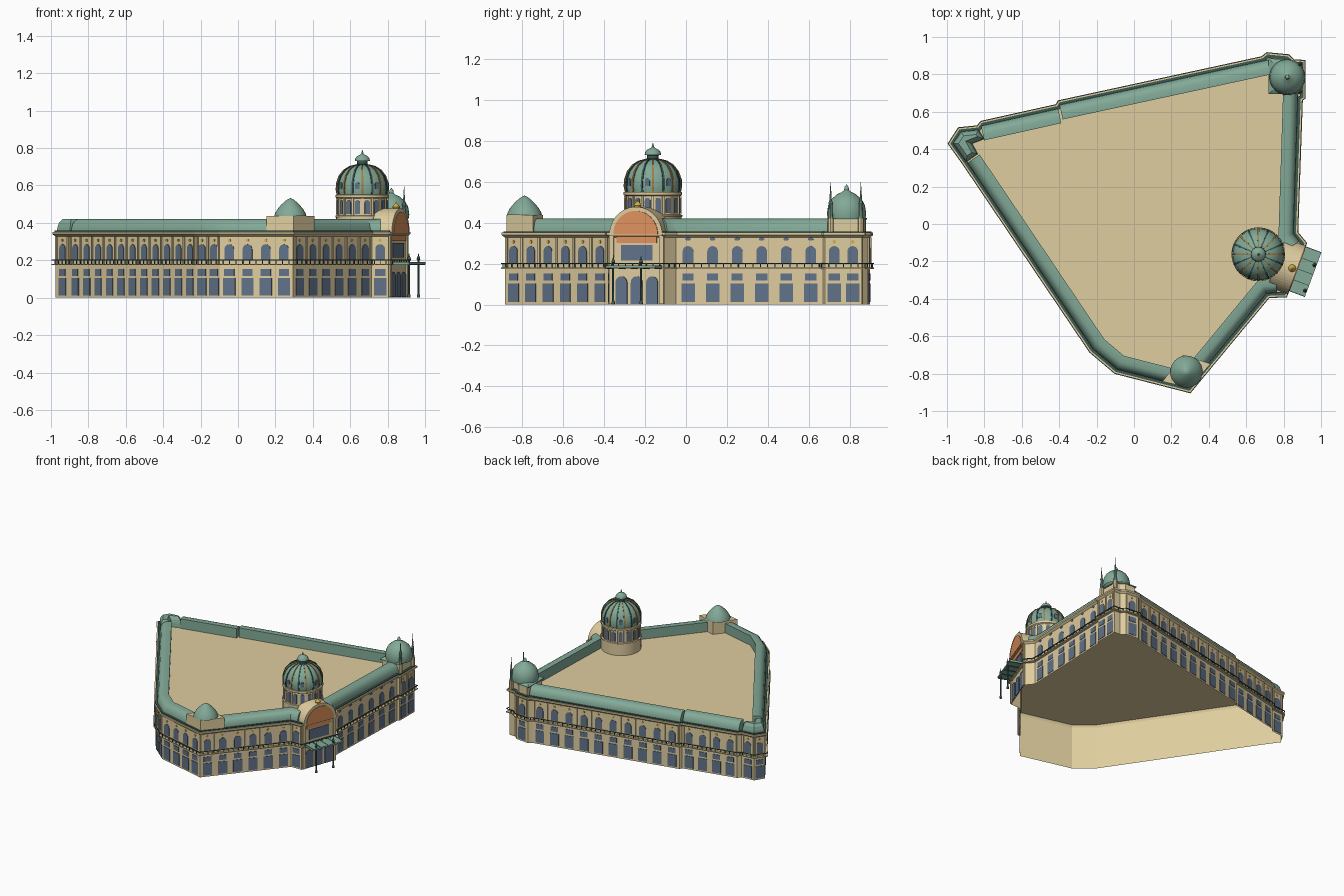
import bpy, bmesh, math
from mathutils import Vector

cube = bpy.data.objects.get("Cube")
if cube:
    bpy.data.objects.remove(cube, do_unlink=True)


def material(name, r, g, b):
    m = bpy.data.materials.new(name)
    m.use_nodes = True
    m.diffuse_color = (r, g, b, 1)
    m.node_tree.nodes["Principled BSDF"].inputs["Base Color"].default_value = (r, g, b, 1)
    return m


STONE = material("sandstone", .74, .61, .345)
COPPER = material("copper green", .225, .4, .31)
DARK = material("dark green iron", .045, .1, .085)
GLASS = material("blue glass", .12, .17, .25)
ORANGE = material("orange mosaic", .74, .29, .11)
GOLD = material("gold", .65, .42, .06)
BROWN = material("bronze brown", .36, .2, .06)


def finish(name, bm, mat, smooth=False):
    bmesh.ops.remove_doubles(bm, verts=bm.verts, dist=1e-5)
    bmesh.ops.recalc_face_normals(bm, faces=bm.faces)
    me = bpy.data.meshes.new(name)
    bm.to_mesh(me)
    bm.free()
    me.materials.append(mat)
    ob = bpy.data.objects.new(name, me)
    bpy.context.scene.collection.objects.link(ob)
    if smooth:
        me.shade_smooth()
        me.set_sharp_from_angle(angle=math.radians(35))
    return ob


def edge_frame(p, q):
    """Origin midway, direction along the wall, outward normal."""
    u = (q - p).normalized()
    return (p + q) / 2, u, Vector((u.y, -u.x, 0))


def radial_frame(c, r, angle):
    n = Vector((math.cos(angle), math.sin(angle), 0))
    return Vector((*c, 0)) + n * r, Vector((-n.y, n.x, 0)), n


def rect(w, z0, z1, a=0):
    return [(a - w / 2, z0), (a + w / 2, z0), (a + w / 2, z1), (a - w / 2, z1)]


def arch(w, z0, z1, a=0, n=10):
    r = w / 2
    top = [(a + r * math.cos(math.pi * i / n), z1 - r + r * math.sin(math.pi * i / n)) for i in range(n + 1)]
    return [(a - r, z0), (a + r, z0)] + top


def oval(rx, rz, z):
    return [(rx * math.cos(i * math.pi / 5), z + rz * math.sin(i * math.pi / 5)) for i in range(10)]


def plate(bm, frame, shape, d0, d1):
    """Extrude a wall-plane outline from depth d0 to depth d1."""
    o, u, n = frame
    back, front = [[bm.verts.new(o + u * a + n * d + Vector((0, 0, z))) for a, z in shape] for d in (d0, d1)]
    bm.faces.new(front)
    bm.faces.new(back[::-1])
    k = len(shape)
    for i in range(k):
        bm.faces.new((back[i], back[(i + 1) % k], front[(i + 1) % k], front[i]))


def sweep(name, path, profile, mat, closed=True, loop=False, cap=False, smooth=False):
    """Run a profile of (inset, height) along a plan path with mitred corners."""
    bm = bmesh.new()
    pts = [Vector((x, y, 0)) for x, y in path]
    k = len(pts)
    rings = []
    for i, p in enumerate(pts):
        n1 = edge_frame(pts[i - 1], p)[2] if closed or i > 0 else None
        n2 = edge_frame(p, pts[(i + 1) % k])[2] if closed or i < k - 1 else n1
        n1 = n1 or n2
        m = (n1 + n2) / max(.4, 1 + n1.dot(n2))
        rings.append([bm.verts.new(p - m * d + Vector((0, 0, z))) for d, z in profile])
    for i in range(k if closed else k - 1):
        a, b = rings[i], rings[(i + 1) % k]
        for j in range(len(profile) if loop else len(profile) - 1):
            j2 = (j + 1) % len(profile)
            bm.faces.new((a[j], b[j], b[j2], a[j2]))
    if cap:
        bm.faces.new([r[-1] for r in rings])
    if not closed:
        bm.faces.new(rings[0])
        bm.faces.new(rings[-1])
    return finish(name, bm, mat, smooth)


def lathe(name, profile, c, mat, segs=32):
    bm = bmesh.new()
    rings = [[bm.verts.new((c[0] + r * math.cos(t), c[1] + r * math.sin(t), z)) for r, z in profile]
             for t in (2 * math.pi * i / segs for i in range(segs))]
    for i in range(segs):
        a, b = rings[i - 1], rings[i]
        for j in range(len(profile) - 1):
            bm.faces.new((a[j], b[j], b[j + 1], a[j + 1]))
    return finish(name, bm, mat, True)


# Main walls, deck, cornice, gutter and balcony
outline = [(-.975, .43), (-.9, .325), (-.225, -.675), (-.095, -.785), (.295, -.885), (.715, -.378),
           (.805, -.375), (.905, -.105), (.86, -.05), (.885, .67), (.9, .68), (.9, .86), (.85, .862),
           (.82, .89), (.715, .9), (.69, .88), (-.395, .645), (-.405, .625), (-.81, .535),
           (-.83, .51), (-.93, .5)]
SOUTH, FACADE, EAST = 3, 6, 8
sweep("walls_and_deck", outline, [(0, 0), (0, .345)], STONE, cap=True)
sweep("main_cornice", outline, [(0, .328), (-.015, .34), (-.015, .352), (.012, .352)], STONE, loop=True)
sweep("roof_gutter", outline, [(-.006, .352), (-.006, .358), (.012, .358), (.012, .352)], DARK, loop=True)
sweep("balcony_slab", outline, [(0, .174), (-.018, .174), (-.018, .181), (0, .181)], STONE, loop=True)
sweep("balcony_rail", outline, [(-.018, .199), (-.018, .203), (-.012, .203), (-.012, .199)], DARK, loop=True)

# Windows, pilasters and balusters repeated along every wall
glass, trim, gold, iron = [bmesh.new() for _ in range(4)]
corners = [Vector((x, y, 0)) for x, y in outline]
for i, p in enumerate(corners):
    q = corners[(i + 1) % len(corners)]
    length = (q - p).length
    o, u, n = edge_frame(p, q)
    posts = max(1, round(length / .036))
    for j in range(posts):
        plate(iron, (p.lerp(q, (j + .5) / posts), u, n), rect(.005, .181, .199), .013, .017)
    if length < .08 or i == FACADE:
        continue
    bays = max(1, round(length / .113))
    for j in range(bays):
        f = (p.lerp(q, (j + .5) / bays), u, n)
        plate(glass, f, rect(.066, .012, .104), .0005, .004)
        plate(glass, f, rect(.055, .117, .153), .0005, .004)
        plate(glass, f, arch(.052, .203, .286), .0005, .004)
        if i == EAST:
            plate(glass, f, oval(.014, .008, .32), .0005, .004)
        else:
            plate(gold, f, oval(.008, .008, .307), .0005, .005)
    if i in (SOUTH, EAST):
        continue
    for j in range(bays + 1):
        t = min(max(j / bays, .012 / length), 1 - .012 / length)
        plate(trim, (p.lerp(q, t), u, n), rect(.012, .181, .328), .0005, .007)

# Entrance front: doors, great window, mosaic arch
fr = edge_frame(corners[FACADE], corners[FACADE + 1])
for a in (-.08, 0, .08):
    plate(glass, fr, arch(.06, .003, .138, a), .0005, .006)
plate(glass, fr, rect(.164, .215, .292), .0005, .005)
for a in (-.13, .13):
    plate(trim, fr, rect(.022, .003, .335, a), .0005, .009)
bm = bmesh.new()
plate(bm, fr, arch(.276, .335, .478, n=24), -.1, .016)
finish("entrance_arch", bm, STONE)
bm = bmesh.new()
plate(bm, fr, arch(.232, .342, .458, n=24), .01, .02)
plate(bm, fr, rect(.21, .302, .334), .0005, .006)
finish("entrance_mosaic", bm, ORANGE)
peak = fr[0] - fr[2] * .01
lathe("arch_finial", [(.016, .475), (.02, .485), (.012, .497), (.004, .505), (0, .515)], peak[:2], GOLD, 12)
finish("window_glass", glass, GLASS)
finish("pilasters", trim, STONE)
finish("gilded_roundels", gold, GOLD)
finish("balusters", iron, DARK)

# Entrance canopy with its ribs and masts
o, u, n = fr
bm = bmesh.new()
plate(bm, fr, rect(.255, .178, .19, .007), 0, .107)
finish("canopy", bm, COPPER)
bm = bmesh.new()
for j in range(5):
    plate(bm, fr, rect(.004, .174, .192, -.118 + j * .0625), 0, .106)
finish("canopy_ribs", bm, DARK)
for side, a in (("left", .057), ("right", -.088)):
    c = o + u * a + n * .096
    lathe(side + "_canopy_mast", [(.009, 0), (.009, .012), (.005, .02), (.005, .2), (.01, .205), (.008, .215),
                                  (.003, .225), (0, .243)], c[:2], DARK, 10)

# Curved mansard roofs with gaps at the pavilions
mansard = [(.008, .35), (.01, .372), (.018, .396), (.032, .412), (.05, .42), (.088, .418), (.088, .345)]
for name, path in {
    "front_roof": [(-.898, .322), (-.225, -.675), (-.095, -.785), (.19, -.858)],
    "entrance_side_roof": [(.36, -.806), (.712, -.38), (.765, -.377)],
    "right_roof": [(.89, -.088), (.861, -.045), (.885, .7)],
    "back_long_roof": [(.715, .886), (-.4, .645)],
    "back_short_roof": [(-.408, .625), (-.82, .533)],
}.items():
    sweep(name, path, mansard, COPPER, closed=False, smooth=True)
sweep("west_pavilion_roof", [(-.969, .43), (-.898, .33), (-.835, .375), (-.865, .43), (-.8, .455), (-.832, .505),
                             (-.925, .495)], [(0, .345), (.003, .375), (.01, .4), (.025, .42)], COPPER, cap=True)

# Corner pavilions with bell domes
block = [(0, .345), (0, .437)]
sweep("front_pavilion", [(.297, -.877), (.41, -.747), (.262, -.7), (.152, -.842)], block, STONE, cap=True)
lathe("front_dome", [(.086, .437), (.082, .45), (.07, .472), (.05, .496), (.033, .512), (.018, .524), (0, .533)],
      (.28, -.79), COPPER)
sweep("back_pavilion", [(.88, .7), (.88, .845), (.84, .85), (.81, .875), (.735, .88), (.735, .7)],
      [(0, .345), (0, .415)], STONE, cap=True)
sweep("back_pavilion_roof", [(.885, .695), (.885, .85), (.843, .855), (.812, .88), (.72, .885), (.72, .695)],
      [(.004, .415), (0, .415), (0, .422), (.02, .435)], COPPER, cap=True)
lathe("back_dome", [(.092, .42), (.096, .445), (.09, .485), (.074, .515), (.045, .54), (.022, .551), (.012, .56),
                    (.01, .575), (0, .588)], (.82, .785), COPPER)
for name, c in (("right_obelisk", (.888, .707)), ("corner_obelisk", (.888, .855))):
    lathe(name + "_base", [(.015, .35), (.015, .42), (0, .422)], c, STONE, 8)
    lathe(name, [(.012, .42), (.008, .49), (.011, .495), (.006, .51), (0, .608)], c, COPPER, 8)

# Great dome: drum, windows, ribs and lantern
C = (.665, -.162)
lathe("drum", [(.14, .34), (.14, .428), (.144, .43), (.144, .438), (.133, .44), (.133, .53), (.143, .536),
               (.143, .55), (.13, .552)], C, STONE, 48)
shell = [(.134, .55), (.139, .575), (.137, .61), (.123, .65), (.098, .682), (.065, .702), (.032, .71)]
lathe("great_dome", shell, C, COPPER, 48)
glass, trim = bmesh.new(), bmesh.new()
for i in range(16):
    f = radial_frame(C, .133, math.tau * (i + .5) / 16)
    plate(glass, f, arch(.027, .447, .522), -.003, .003)
    plate(trim, radial_frame(C, .133, math.tau * i / 16), rect(.012, .44, .532), -.002, .007)
    if i % 2:
        plate(glass, f, arch(.024, .58, .617), -.002, .009)
finish("drum_windows", glass, GLASS)
finish("drum_pilasters", trim, STONE)
ribs = {DARK: bmesh.new(), BROWN: bmesh.new()}
for i in range(16):
    bm = ribs[DARK if i % 2 else BROWN]
    o, u, n = radial_frame(C, 0, math.tau * i / 16)
    rows = [[bm.verts.new(o + n * (r + d) + u * s * (.0015 + .026 * r) + Vector((0, 0, z + d * .6)))
             for s, d in ((-1, -.002), (-1, .004), (1, .004), (1, -.002))] for r, z in shell]
    for a, b in zip(rows, rows[1:]):
        for j in range(3):
            bm.faces.new((a[j], a[j + 1], b[j + 1], b[j]))
finish("dome_ribs", ribs[DARK], DARK)
finish("dome_gilt_ribs", ribs[BROWN], BROWN)
lathe("lantern", [(.038, .705), (.038, .712), (.028, .714), (.028, .735)], C, DARK, 16)
lathe("lantern_cap", [(.028, .73), (.04, .732), (.038, .745), (.028, .757), (.012, .765), (.006, .77),
                      (.004, .78), (0, .793)], C, COPPER, 16)
